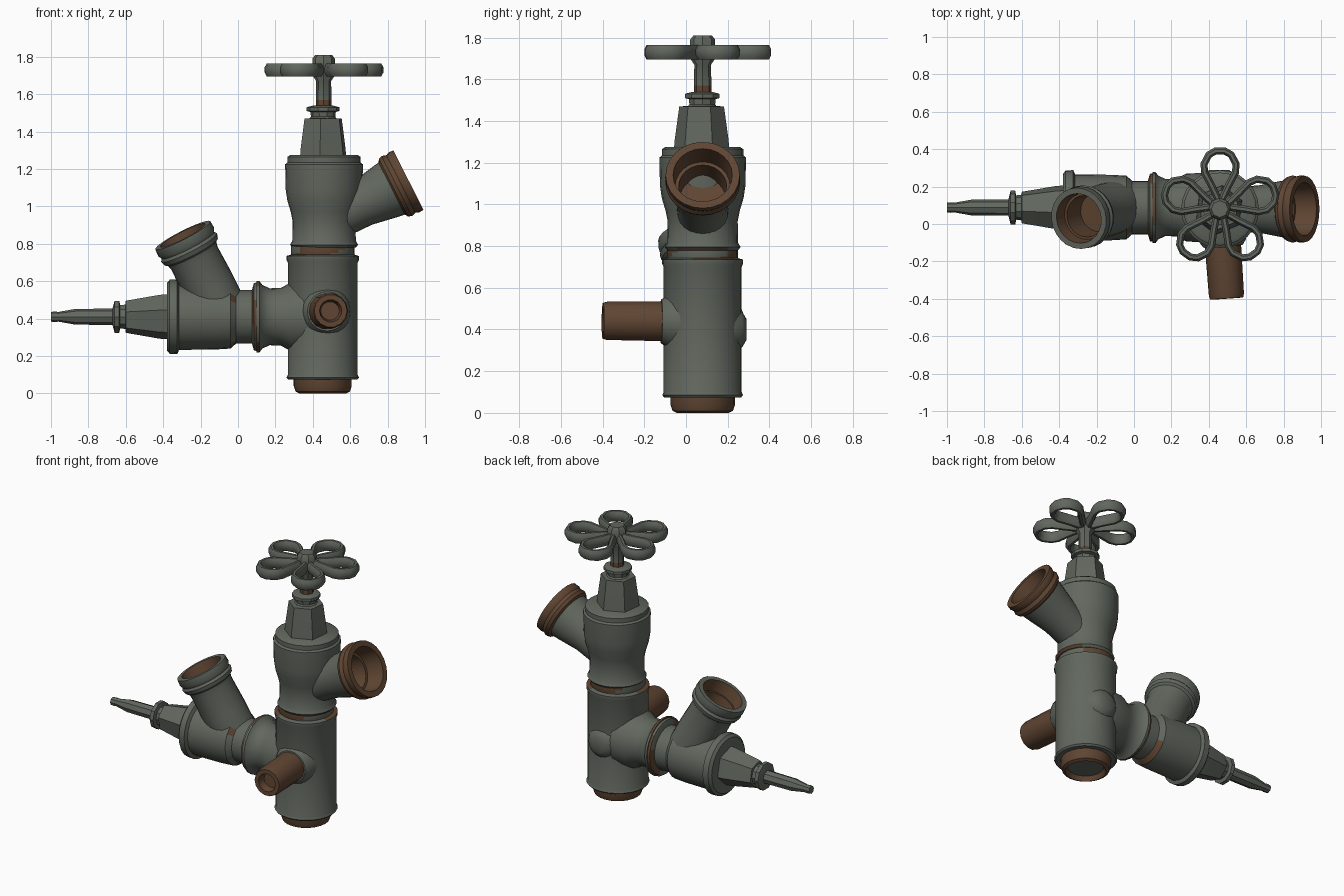
import bpy, bmesh, math, random
from mathutils import Vector, Matrix

random.seed(4)
if "Cube" in bpy.data.objects:
    bpy.data.objects.remove(bpy.data.objects["Cube"])


def material(name, rgb):
    mat = bpy.data.materials.new(name)
    mat.use_nodes = True
    mat.diffuse_color = (*rgb, 1)
    mat.node_tree.nodes["Principled BSDF"].inputs["Base Color"].default_value = (*rgb, 1)
    return mat


GREY = material("weathered grey green", (0.12, 0.135, 0.112))
RUST = material("rust brown", (0.115, 0.06, 0.032))


def finish(bm, name, angle=35):
    bmesh.ops.recalc_face_normals(bm, faces=bm.faces)
    mesh = bpy.data.meshes.new(name)
    bm.to_mesh(mesh)
    bm.free()
    mesh.materials.append(GREY)
    mesh.materials.append(RUST)
    mesh.shade_smooth()
    mesh.set_sharp_from_angle(angle=math.radians(angle))
    obj = bpy.data.objects.new(name, mesh)
    bpy.context.collection.objects.link(obj)
    return obj


def lathe(name, origin, direction, profile, sides=24, rust=(), patchy=(), turn=0):
    """Revolve (distance, radius) pairs; list segments that are rusty or part rusty."""
    bm = bmesh.new()
    rot = Vector(direction).to_track_quat('Z', 'Y').to_matrix()
    rings = []
    for dist, radius in profile:
        count = sides if radius > 0 else 1
        rings.append([bm.verts.new(Vector(origin) + rot @ Vector((
            radius * math.cos(turn + math.tau * i / sides),
            radius * math.sin(turn + math.tau * i / sides), dist)))
            for i in range(count)])
    for k, (a, b) in enumerate(zip(rings, rings[1:])):
        phase = random.uniform(0, math.tau)
        for i in range(sides):
            j = (i + 1) % sides
            corners = [a[i % len(a)], a[j % len(a)], b[j % len(b)], b[i % len(b)]]
            face = bm.faces.new(list(dict.fromkeys(corners)))
            spot = math.sin(math.tau * i / sides * 2 + phase) > 0.1
            face.material_index = int(k in rust or (k in patchy and spot))
    return finish(bm, name)


def sweep_loop(bm, path, half_width, half_height):
    """Sweep a rounded section around a closed flat path."""
    rings = []
    n = len(path)
    for i, p in enumerate(path):
        tangent = (path[(i + 1) % n] - path[i - 1]).normalized()
        side = Vector((tangent.y, -tangent.x, 0))
        rings.append([bm.verts.new(p + side * half_width * math.cos(a)
                                   + Vector((0, 0, half_height * math.sin(a))))
                      for a in (math.tau * (s + 0.5) / 8 for s in range(8))])
    for i in range(n):
        a, b = rings[i], rings[(i + 1) % n]
        for s in range(8):
            t = (s + 1) % 8
            bm.faces.new((a[s], a[t], b[t], b[s]))


UP, WEST = (0, 0, 1), (-1, 0, 0)
STAND = (0.453, 0.08, 0)
BRANCH = (0, 0.088, 0.41)

# Upright pipe with rims and the recessed rusty foot
lathe("foot_collar", STAND, UP,
      [(0.03, 0), (0.03, 0.11), (0.0, 0.125), (0.01, 0.145), (0.04, 0.155), (0.09, 0.155), (0.09, 0)],
      rust=(1, 2, 3, 4))
lathe("upright_pipe", STAND, UP,
      [(0.075, 0), (0.075, 0.185), (0.085, 0.194), (0.1, 0.187), (0.7, 0.187),
       (0.715, 0.194), (0.735, 0.194), (0.745, 0.16), (0.745, 0)], patchy=(6,))
lathe("joint_ring", STAND, UP,
      [(0.73, 0), (0.73, 0.165), (0.75, 0.17), (0.77, 0.17), (0.79, 0.17), (0.8, 0)],
      patchy=(1, 2, 3))

# Upper valve body, bonnet and stem
lathe("upper_valve_body", (0.46, 0.08, 0), UP,
      [(0.78, 0), (0.78, 0.17), (0.795, 0.182), (0.815, 0.17), (0.92, 0.168), (0.97, 0.178),
       (1.03, 0.196), (1.09, 0.205), (1.225, 0.208), (1.235, 0.195), (1.265, 0.195),
       (1.275, 0.18), (1.275, 0)], patchy=(1,))
lathe("upper_bonnet", (0.455, 0.075, 0), UP,
      [(1.25, 0), (1.25, 0.135), (1.31, 0.13), (1.47, 0.108), (1.475, 0)], sides=6, turn=0.4)
lathe("upper_gland", (0.455, 0.078, 0), UP,
      [(1.46, 0.08), (1.48, 0.065), (1.505, 0.068), (1.51, 0.088), (1.53, 0.088), (1.54, 0.05), (1.54, 0)],
      sides=10)
lathe("upper_stem", (0.458, 0.08, 0), UP,
      [(1.52, 0), (1.52, 0.042), (1.57, 0.042), (1.67, 0.04), (1.7, 0.06), (1.79, 0.06), (1.81, 0.045), (1.81, 0)],
      sides=8, rust=(1,))

# Hand wheel made of five open petals
bm = bmesh.new()
half = [(0.05, 0.012), (0.12, 0.045), (0.19, 0.082), (0.235, 0.086), (0.285, 0.06), (0.305, 0.025)]
outline = half + [(r, -w) for r, w in reversed(half)]
for k in range(5):
    spin = Matrix.Rotation(math.pi / 2 + math.tau * k / 5, 3, 'Z')
    sweep_loop(bm, [Vector((0.46, 0.085, 1.73)) + spin @ Vector((r, w, 0)) for r, w in outline],
               0.021, 0.038)
finish(bm, "hand_wheel", 45)

# Upper angled outlet with rusty ring and hollow mouth
lathe("upper_outlet", (0.465, 0.08, 0.915), (0.89, 0, 0.45),
      [(0, 0), (0, 0.12), (0.22, 0.125), (0.36, 0.15), (0.4, 0.156), (0.41, 0.172), (0.43, 0.18),
       (0.455, 0.172), (0.475, 0.18), (0.5, 0.178), (0.5, 0.142), (0.38, 0.132), (0.38, 0.115),
       (0.25, 0.11), (0.25, 0)], rust=range(4, 14))

# Tee arm, flange and lower valve body along the side branch
lathe("tee_arm", BRANCH, WEST,
      [(-0.4, 0), (-0.38, 0.185), (-0.28, 0.182), (-0.23, 0.155), (-0.17, 0.152),
       (-0.13, 0.17), (-0.115, 0.19), (-0.1, 0.19), (-0.1, 0)], patchy=(6, 7))
lathe("branch_joint_ring", BRANCH, WEST,
      [(-0.11, 0), (-0.11, 0.185), (-0.085, 0.18), (-0.075, 0.145), (-0.075, 0)], patchy=(1, 2))
lathe("lower_valve_body", BRANCH, WEST,
      [(-0.1, 0), (-0.1, 0.143), (0.01, 0.143), (0.04, 0.17), (0.12, 0.175), (0.315, 0.177),
       (0.325, 0.2), (0.365, 0.198), (0.38, 0.18), (0.38, 0)], patchy=(2,))
lathe("lower_bonnet", BRANCH, WEST,
      [(0.36, 0), (0.36, 0.125), (0.42, 0.12), (0.6, 0.088), (0.605, 0)], sides=6, turn=0.3)
lathe("lower_gland", BRANCH, WEST,
      [(0.59, 0.07), (0.63, 0.065), (0.635, 0.09), (0.66, 0.09), (0.67, 0.05), (0.67, 0)], sides=10)
lathe("lower_stem", BRANCH, WEST,
      [(0.65, 0), (0.65, 0.044), (0.87, 0.042), (0.96, 0.026), (0.98, 0.028), (1.0, 0.026), (1.0, 0)], sides=8)

# Lower angled outlet with rusty hollow mouth
lathe("lower_outlet", (-0.07, 0.10, 0.405), (-0.45, -0.14, 0.88),
      [(0, 0), (0, 0.14), (0.2, 0.142), (0.36, 0.138), (0.39, 0.145), (0.4, 0.16), (0.425, 0.168),
       (0.44, 0.158), (0.46, 0.168), (0.5, 0.165), (0.5, 0.134), (0.42, 0.125), (0.42, 0.112),
       (0.27, 0.105), (0.27, 0)], rust=range(10, 14))

# Rusty front spout and its collar, plus the boss behind
SPOUT, FRONT = (0.462, 0.08, 0.437), (0.07, -1, 0.01)
lathe("spout_collar", SPOUT, FRONT,
      [(0.1, 0), (0.1, 0.14), (0.17, 0.125), (0.2, 0.105), (0.21, 0)])
lathe("front_spout", SPOUT, FRONT,
      [(0.12, 0), (0.12, 0.098), (0.46, 0.094), (0.48, 0.088), (0.48, 0.06), (0.43, 0.05), (0.43, 0)],
      sides=14, rust=range(6))
lathe("rear_boss", (0.455, 0.08, 0.4), (0, 1, 0),
      [(0.15, 0), (0.15, 0.11), (0.19, 0.085), (0.21, 0.05), (0.21, 0)], sides=16)
